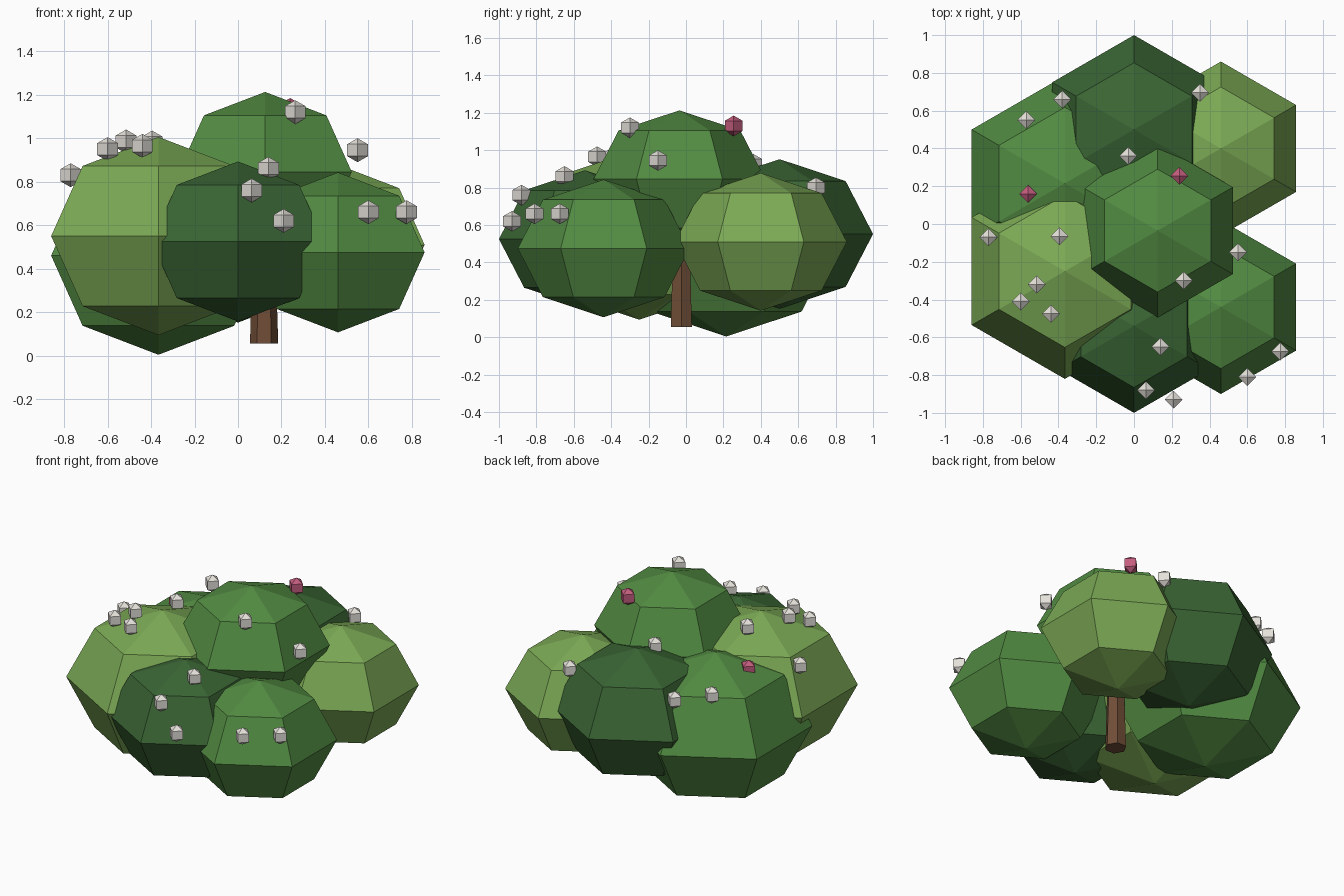
import bpy, bmesh
from math import sin, cos, pi

if "Cube" in bpy.data.objects:
    bpy.data.objects.remove(bpy.data.objects["Cube"])


def material(name, rgb):
    m = bpy.data.materials.new(name)
    m.diffuse_color = (*rgb, 1)
    m.use_nodes = True
    m.node_tree.nodes["Principled BSDF"].inputs["Base Color"].default_value = m.diffuse_color
    return m


LIGHT = material("light_leaf", (0.20, 0.40, 0.09))
MID = material("mid_leaf", (0.085, 0.26, 0.055))
DARK = material("dark_leaf", (0.042, 0.13, 0.034))
BARK = material("bark", (0.16, 0.075, 0.038))
WHITE = material("white_bloom", (0.78, 0.75, 0.70))
PINK = material("pink_bloom", (0.55, 0.11, 0.21))


def finish(bm, name, loc, mat):
    bmesh.ops.recalc_face_normals(bm, faces=bm.faces)
    me = bpy.data.meshes.new(name)
    bm.to_mesh(me)
    bm.free()
    me.materials.append(mat)
    ob = bpy.data.objects.new(name, me)
    ob.location = loc
    bpy.context.collection.objects.link(ob)


def ball(name, loc, r, rz, sides, rings, mat):
    """Faceted ball with a corner pointing along y."""
    bm = bmesh.new()
    top, bottom = bm.verts.new((0, 0, rz)), bm.verts.new((0, 0, -rz))
    loops = []
    for i in range(1, rings):
        p = pi * i / rings
        loops.append([bm.verts.new((r * sin(p) * cos(pi / 2 + 2 * pi * k / sides),
                                    r * sin(p) * sin(pi / 2 + 2 * pi * k / sides),
                                    rz * cos(p))) for k in range(sides)])
    for k in range(sides):
        n = (k + 1) % sides
        bm.faces.new((top, loops[0][k], loops[0][n]))
        bm.faces.new((bottom, loops[-1][n], loops[-1][k]))
        for a, b in zip(loops, loops[1:]):
            bm.faces.new((a[k], b[k], b[n], a[n]))
    finish(bm, name, loc, mat)


# Foliage clumps: x, y, z, radius (height is 0.8 of the width)
clumps = [
    ("front_left", -0.366, -0.25, 0.55, 0.57, LIGHT),
    ("back_left", -0.366, 0.215, 0.46, 0.57, MID),
    ("back", 0, 0.50, 0.552, 0.50, DARK),
    ("back_right", 0.46, 0.40, 0.51, 0.46, LIGHT),
    ("front_right", 0.46, -0.44, 0.475, 0.46, MID),
    ("front", 0, -0.54, 0.525, 0.46, DARK),
    ("crown", 0.125, -0.035, 0.845, 0.46, MID),
]
for n, x, y, z, r, mat in clumps:
    ball("foliage_" + n, (x, y, z), r, r * 0.8, 6, 4, mat)

# Tapered six-sided trunk with corners along x
bm = bmesh.new()
rings = [[bm.verts.new((r * cos(k * pi / 3), r * sin(k * pi / 3), z)) for k in range(6)]
         for r, z in ((0.065, 0.055), (0.042, 0.8))]
for k in range(6):
    n = (k + 1) % 6
    bm.faces.new((rings[0][k], rings[0][n], rings[1][n], rings[1][k]))
for ring in rings:
    bm.faces.new(ring)
finish(bm, "trunk", (0.12, -0.025, 0), BARK)

# Blossoms
white = [(-0.77, -0.07, 0.83), (-0.60, -0.41, 0.95), (-0.515, -0.32, 0.985),
         (-0.44, -0.475, 0.965), (-0.395, -0.065, 0.98), (0.263, -0.30, 1.12),
         (0.55, -0.15, 0.945), (0.14, -0.65, 0.86), (0.063, -0.88, 0.76),
         (0.21, -0.93, 0.62), (0.60, -0.81, 0.66), (0.775, -0.675, 0.66),
         (-0.03, 0.36, 0.925), (0.35, 0.695, 0.80), (-0.38, 0.66, 0.78),
         (-0.57, 0.55, 0.82)]
pink = [(-0.56, 0.16, 0.84), (0.24, 0.255, 1.13)]
for name, spots, mat in (("white_blossom", white, WHITE), ("pink_blossom", pink, PINK)):
    for p in spots:
        ball(name, p, 0.055, 0.055, 4, 3, mat)
